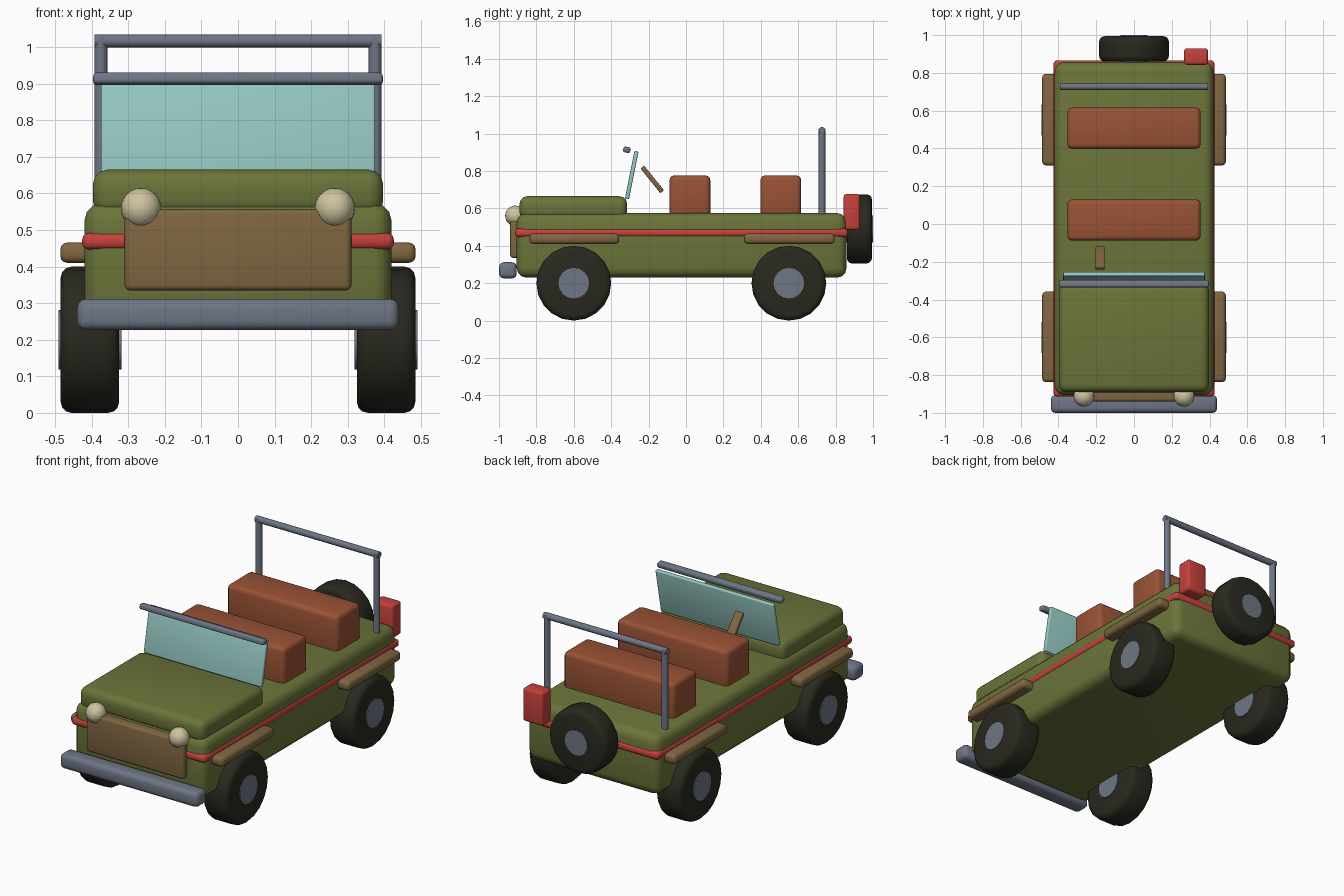
import bpy, math
from mathutils import Vector

if "Cube" in bpy.data.objects:
    bpy.data.objects.remove(bpy.data.objects["Cube"])


def mat(name, r, g, b):
    m = bpy.data.materials.new(name)
    m.diffuse_color = (r, g, b, 1)
    m.use_nodes = True
    m.node_tree.nodes["Principled BSDF"].inputs["Base Color"].default_value = m.diffuse_color
    return m


OLIVE = mat("olive", 0.147, 0.175, 0.041)
RED = mat("red", 0.56, 0.053, 0.045)
BROWN = mat("brown", 0.216, 0.133, 0.053)
GREY = mat("grey", 0.156, 0.18, 0.235)
BLACK = mat("tyre black", 0.022, 0.022, 0.014)
LEATHER = mat("seat leather", 0.32, 0.085, 0.036)
GLASS = mat("glass", 0.30, 0.57, 0.53)
CREAM = mat("cream", 0.62, 0.55, 0.35)


def finish(name, material, bevel=0, segments=3):
    o = bpy.context.object
    o.name = name
    o.data.materials.append(material)
    bpy.ops.object.transform_apply(location=False, rotation=False, scale=True)
    if bevel:
        m = o.modifiers.new("bevel", "BEVEL")
        m.width, m.segments = bevel, segments
        m.limit_method = "ANGLE"
        bpy.ops.object.modifier_apply(modifier="bevel")
    bpy.ops.object.shade_smooth_by_angle(angle=math.radians(35))
    return o


def box(name, lo, hi, material, bevel=0.01, rot_x=0):
    lo, hi = Vector(lo), Vector(hi)
    bpy.ops.mesh.primitive_cube_add(size=1, location=(lo + hi) / 2, rotation=(rot_x, 0, 0))
    bpy.context.object.scale = hi - lo
    return finish(name, material, bevel)


def cylinder(name, center, radius, depth, rot, material, sides=20, bevel=0):
    bpy.ops.mesh.primitive_cylinder_add(vertices=sides, radius=radius, depth=depth,
                                        location=center, rotation=rot)
    return finish(name, material, bevel)


# body, hood and trim stripe
box("body", (-0.42, -0.905, 0.23), (0.42, 0.858, 0.575), OLIVE, 0.05)
box("hood", (-0.397, -0.89, 0.54), (0.397, -0.315, 0.665), OLIVE, 0.04)
box("trim_stripe", (-0.426, -0.913, 0.447), (0.426, 0.866, 0.492), RED, 0.018)

# front end
box("grille", (-0.31, -0.94, 0.335), (0.31, -0.87, 0.557), BROWN, 0.015)
box("front_bumper", (-0.44, -1.0, 0.226), (0.44, -0.905, 0.312), GREY, 0.025)
for side, s in (("left", -1), ("right", 1)):
    bpy.ops.mesh.primitive_uv_sphere_add(segments=20, ring_count=12, radius=0.055,
                                         location=(s * 0.265, -0.912, 0.56))
    finish("headlight_" + side, CREAM)

# windscreen and its top rail, leaning back
lean = -math.atan2(0.05, 0.25)
box("windscreen", (-0.375, -0.301, 0.648), (0.375, -0.279, 0.908), GLASS, 0.006, lean)
box("windscreen_rail", (-0.396, -0.336, 0.898), (0.396, -0.297, 0.929), GREY, 0.01, lean)

# steering column
box("steering_column", (-0.205, -0.193, 0.670), (-0.155, -0.168, 0.840), BROWN, 0.006,
    math.atan2(0.105, 0.13))

# bench seats
for name, y in (("front_seat", -0.088), ("rear_seat", 0.398)):
    box(name, (-0.353, y, 0.55), (0.353, y + 0.218, 0.776), LEATHER, 0.025)

# roll bar
for side, s in (("left", -1), ("right", 1)):
    cylinder("roll_bar_post_" + side, (s * 0.375, 0.727, 0.79), 0.018, 0.47, (0, 0, 0), GREY, 12)
cylinder("roll_bar_top", (0, 0.727, 1.017), 0.018, 0.785, (0, math.pi / 2, 0), GREY, 12)

# wheels and fenders
across = (0, math.pi / 2, 0)
for end, y, f0, f1 in (("front", -0.6, -0.837, -0.357), ("rear", 0.55, 0.31, 0.795)):
    for side, s in (("left", -1), ("right", 1)):
        tag = end + "_" + side
        cylinder("tyre_" + tag, (s * 0.405, y, 0.2), 0.2, 0.16, across, BLACK, 20, 0.03)
        cylinder("hub_" + tag, (s * 0.405, y, 0.2), 0.082, 0.172, across, GREY, 16)
        xs = sorted((s * 0.385, s * 0.486))
        box("fender_" + tag, (xs[0], f0, 0.41), (xs[1], f1, 0.466), BROWN, 0.02)

# spare wheel and fuel can on the back
back = (math.pi / 2, 0, 0)
cylinder("spare_tyre", (0, 0.927, 0.49), 0.185, 0.135, back, BLACK, 20, 0.03)
cylinder("spare_hub", (0, 0.927, 0.49), 0.072, 0.146, back, GREY, 16)
box("fuel_can", (0.265, 0.843, 0.485), (0.392, 0.93, 0.677), RED, 0.015)
